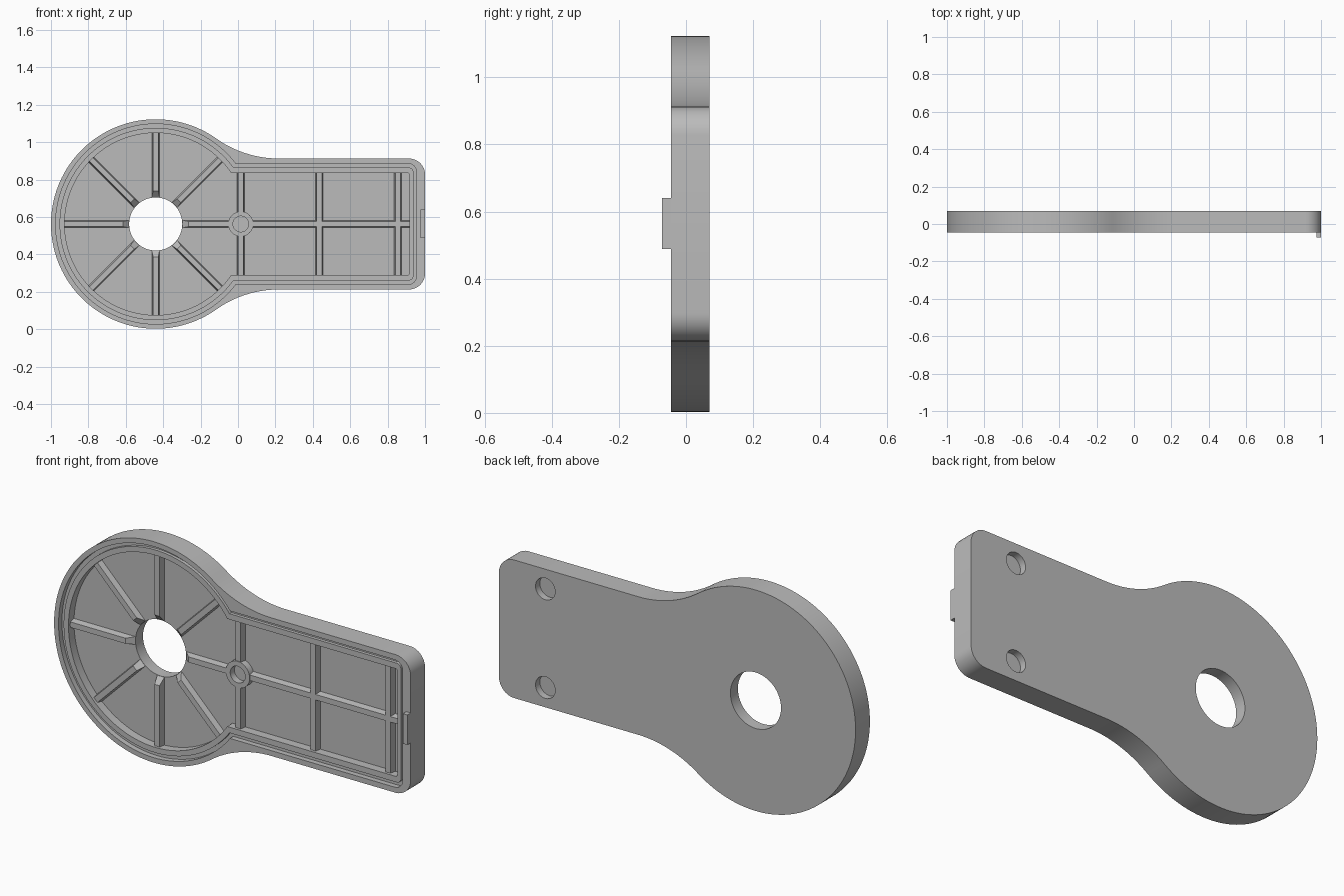
import bpy, bmesh
from math import asin, atan2, cos, sin, pi, sqrt, radians

if "Cube" in bpy.data.objects:
    bpy.data.objects.remove(bpy.data.objects["Cube"])

CX, CZ = -0.44, 0.563        # centre of the round head
R, HALF = 0.56, 0.35         # head radius, arm half height
FRONT, BACK, FLOOR, LEDGE = -0.045, 0.07, 0.01, -0.018
RIB_TOP = -0.02

grey = bpy.data.materials.new("plain grey")
grey.use_nodes = True
grey.diffuse_color = (0.5, 0.5, 0.5, 1)
grey.node_tree.nodes["Principled BSDF"].inputs["Base Color"].default_value = (0.5, 0.5, 0.5, 1)


def arc(x, z, r, a0, a1, n=12):
    return [(x + r * cos(a0 + (a1 - a0) * i / n), z + r * sin(a0 + (a1 - a0) * i / n))
            for i in range(n + 1)]


def circle(x, z, r, n=48):
    return arc(x, z, r, 0, 2 * pi, n)[:-1]


def end_corners(h, right, r):
    """Rounded end of the arm, from bottom to top."""
    return (arc(right - r, CZ - h + r, r, -pi / 2, 0, 8)
            + arc(right - r, CZ + h - r, r, 0, pi / 2, 8))


def keyhole(r, h, right, corner):
    """Round head joined to a straight arm with a sharp junction."""
    a = asin(h / r)
    return arc(CX, CZ, r, a, 2 * pi - a, 96) + end_corners(h, right, corner)


def outline():
    """Round head blended into the arm by tangent concave arcs."""
    fx = 0.22
    dx = fx - CX
    fr = (dx * dx + HALF * HALF - R * R) / (2 * (R - HALF))
    a = atan2(HALF + fr, dx)
    upper = arc(fx, CZ + HALF + fr, fr, -pi / 2, a - pi, 20)
    lower = [(x, 2 * CZ - z) for x, z in reversed(upper)]
    head = arc(CX, CZ, R, a, 2 * pi - a, 96)
    return upper + head[1:-1] + lower + end_corners(HALF, 1.0, 0.085)


def finish(bm, name):
    bmesh.ops.recalc_face_normals(bm, faces=bm.faces[:])
    mesh = bpy.data.meshes.new(name)
    bm.to_mesh(mesh)
    bm.free()
    mesh.materials.append(grey)
    ob = bpy.data.objects.new(name, mesh)
    bpy.context.collection.objects.link(ob)
    return ob


def prism(name, points, y0, y1):
    bm = bmesh.new()
    face = bm.faces.new([bm.verts.new((x, y0, z)) for x, z in points])
    new = bmesh.ops.extrude_face_region(bm, geom=[face])["geom"]
    bmesh.ops.translate(bm, vec=(0, y1 - y0, 0),
                        verts=[v for v in new if isinstance(v, bmesh.types.BMVert)])
    return finish(bm, name)


def select(ob):
    bpy.ops.object.select_all(action='DESELECT')
    ob.select_set(True)
    bpy.context.view_layer.objects.active = ob


def cut(ob, points, y0, y1):
    cutter = prism("cutter", points, y0, y1)
    cutter.hide_render = True
    mod = ob.modifiers.new("cut", 'BOOLEAN')
    mod.operation, mod.solver, mod.object = 'DIFFERENCE', 'EXACT', cutter
    select(ob)
    bpy.ops.object.modifier_apply(modifier=mod.name)
    bpy.data.objects.remove(cutter)


def smooth(ob):
    select(ob)
    bpy.ops.object.shade_smooth_by_angle(angle=radians(30))


def bar(bm, p, q, slope=0.0):
    """Tapered rib on the floor from p to q; slope bevels its start."""
    dx, dz = q[0] - p[0], q[1] - p[1]
    length = sqrt(dx * dx + dz * dz)
    ux, uz = dx / length, dz / length
    rings = []
    for y, half, start in ((FLOOR, 0.02, 0), (RIB_TOP, 0.014, slope)):
        rings.append([bm.verts.new((p[0] + ux * t - uz * s, y, p[1] + uz * t + ux * s))
                      for t, s in ((start, -half), (length, -half), (length, half), (start, half))])
    low, top = rings
    bm.faces.new(top)
    bm.faces.new(low)
    for i in range(4):
        j = (i + 1) % 4
        bm.faces.new((low[i], low[j], top[j], top[i]))


# Body: shell with stepped rim, cavity, head opening and blind back holes
cavity = keyhole(0.487, 0.273, 0.917, 0.01)
body = prism("body", outline(), FRONT, BACK)
cut(body, keyhole(0.535, 0.323, 0.955, 0.045), -0.2, LEDGE)
cut(body, cavity, -0.2, FLOOR)
cut(body, circle(CX, CZ, 0.142, 64), -0.2, 0.2)
for side in (-1, 1):
    cut(body, circle(0.74, CZ + side * 0.25, 0.055), 0.035, 0.2)
smooth(body)

# Raised ridge inside the rim
ridge = prism("inner_ridge", keyhole(0.514, 0.302, 0.938, 0.025), -0.034, LEDGE)
cut(ridge, cavity, -0.2, 0.2)
smooth(ridge)

# Screw boss between head and arm
BX, BR = 0.015, 0.067
boss = prism("screw_boss", circle(BX, CZ, BR), RIB_TOP - 0.004, FLOOR)
cut(boss, circle(BX, CZ, 0.042), -0.2, 0.2)
smooth(boss)

# Spokes around the head opening
bm = bmesh.new()
for i in range(8):
    a = i * pi / 4
    reach = BX - CX - 0.055 if i == 0 else 0.49
    bar(bm, (CX + 0.143 * cos(a), CZ + 0.143 * sin(a)),
        (CX + reach * cos(a), CZ + reach * sin(a)), 0.033)
finish(bm, "head_spokes")

# Ribs along and across the arm
bm = bmesh.new()
bar(bm, (BX + 0.055, CZ), (0.92, CZ))
for side in (-1, 1):
    bar(bm, (BX, CZ + side * 0.055), (BX, CZ + side * 0.275))
for x in (0.435, 0.855):
    bar(bm, (x, CZ - 0.275), (x, CZ + 0.275))
finish(bm, "arm_ribs")

# Locating tab on the arm end
prism("end_tab", [(0.975, 0.488), (1.0, 0.488), (1.0, 0.64), (0.975, 0.64)], -0.072, FRONT)
